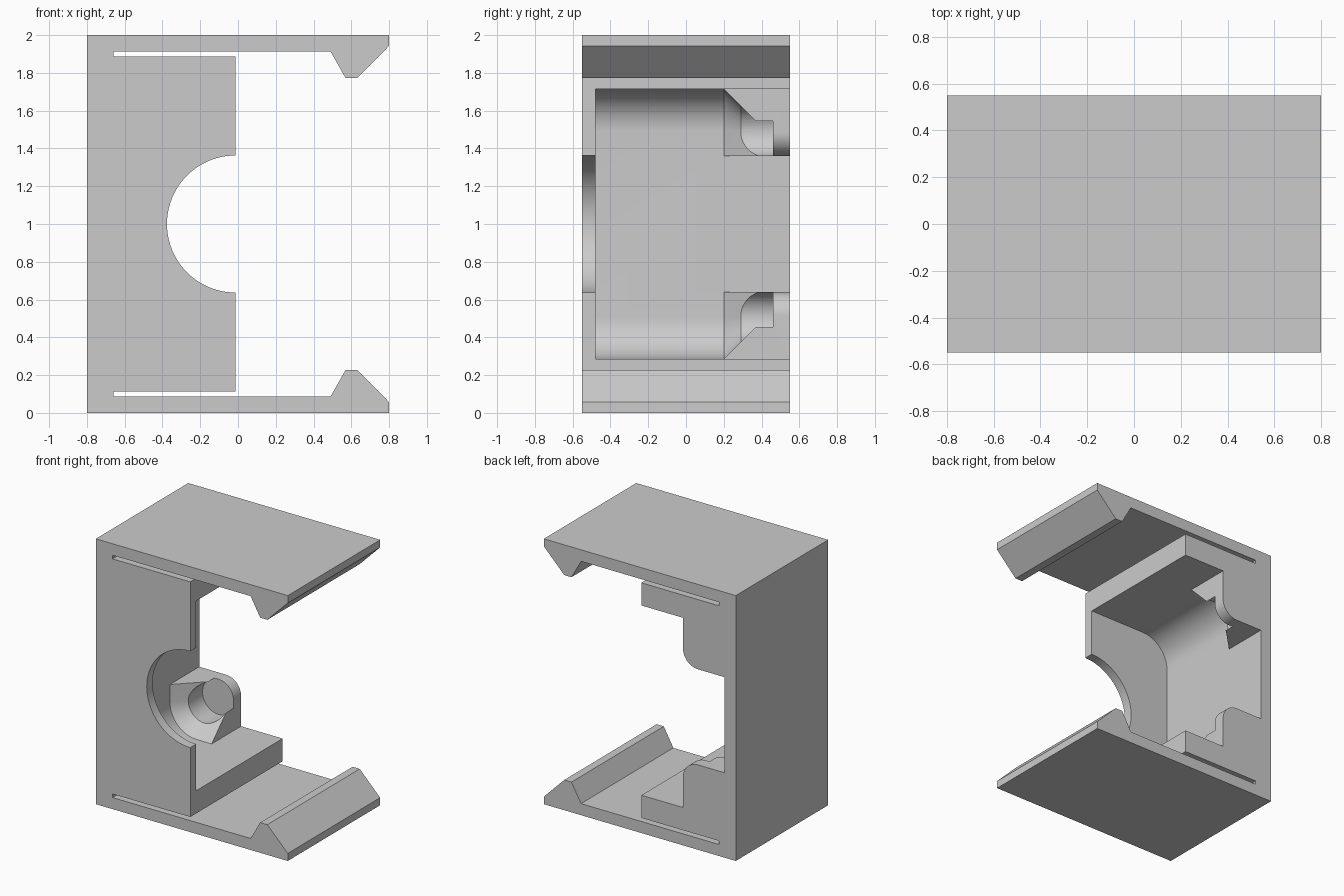
import bpy, bmesh, math

cube = bpy.data.objects.get("Cube")
if cube:
    bpy.data.objects.remove(cube, do_unlink=True)

grey = bpy.data.materials.new("plain grey")
grey.use_nodes = True
colour = (0.6, 0.6, 0.6, 1)
grey.diffuse_color = colour
grey.node_tree.nodes["Principled BSDF"].inputs["Base Color"].default_value = colour

# Main dimensions
BACK, EDGE = 0.55, -0.013           # half depth, open edge of the block
DEEP, STEP = -0.708, -0.36          # cavity wall, side of the rear corner posts
FLOOR, POST = 0.285, 0.64           # cavity floor, top of the lower post
FILLET, BORE, ROUND = 0.225, 0.135, 0.125
CX, CZ = DEEP + FILLET, FLOOR + FILLET   # axis of the corner pockets


def arc(cx, cz, r, start, end, steps=16):
    angles = [math.radians(start + (end - start) * i / steps) for i in range(steps + 1)]
    return [(cx + r * math.cos(a), cz + r * math.sin(a)) for a in angles]


def mirrored(half):
    """Close a lower half outline with its reflection about z = 1."""
    return half + [(x, 2 - z) for x, z in reversed(half)]


def loft(name, sections):
    """Solid through matching x-z outlines, each at its own y."""
    bm = bmesh.new()
    rings = [[bm.verts.new((x, y, z)) for x, z in pts] for y, pts in sections]
    n = len(rings[0])
    for a, b in zip(rings, rings[1:]):
        for i in range(n):
            j = (i + 1) % n
            bm.faces.new((a[i], a[j], b[j], b[i]))
    bm.faces.new(rings[0])
    bm.faces.new(rings[-1])
    bmesh.ops.recalc_face_normals(bm, faces=bm.faces)
    mesh = bpy.data.meshes.new(name)
    bm.to_mesh(mesh)
    bm.free()
    mesh.materials.append(grey)
    ob = bpy.data.objects.new(name, mesh)
    bpy.context.collection.objects.link(ob)
    return ob


def cut(target, cutter):
    cutter.hide_render = True
    mod = target.modifiers.new("cut", "BOOLEAN")
    mod.operation = "DIFFERENCE"
    mod.solver = "EXACT"
    mod.object = cutter
    bpy.context.view_layer.objects.active = target
    bpy.ops.object.modifier_apply(modifier=mod.name)
    bpy.data.objects.remove(cutter, do_unlink=True)


def cavity_outline(inset):
    return mirrored([(0.2, FLOOR + inset)] + arc(CX, CZ, FILLET - inset, 270, 180))


# Block with two hooked snap arms separated by thin slots
body = mirrored([(-0.8, 0), (0.8, 0), (0.8, 0.057), (0.63, 0.228), (0.57, 0.228),
                 (0.49, 0.087), (-0.66, 0.087), (-0.66, 0.114), (EDGE, 0.114)])
housing = loft("clip_housing", [(-BACK, body), (BACK, body)])

# Main cavity, narrowing at the rear corners
cut(housing, loft("cavity_cutter", [(-0.48, cavity_outline(0)), (0.2, cavity_outline(0)),
                                    (0.38, cavity_outline(0.18))]))

# Rear opening between rounded corner posts
opening = mirrored([(0.2, FLOOR), (STEP, FLOOR)]
                   + arc(STEP - ROUND, POST - ROUND, ROUND, 0, 90) + [(DEEP, POST)])
cut(housing, loft("rear_opening_cutter", [(0.1, opening), (0.7, opening)]))

# Half-round hole in the front wall
ring = arc(EDGE, 1, 0.363, 0, 360, 96)[:-1]
cut(housing, loft("front_hole_cutter", [(-0.7, ring), (-0.4, ring)]))

# Round pockets in the corner posts
for z in (CZ, 2 - CZ):
    ring = arc(CX, z, BORE, 0, 360, 64)[:-1]
    cut(housing, loft("pocket_cutter", [(0.1, ring), (0.46, ring)]))

bpy.ops.object.select_all(action="DESELECT")
housing.select_set(True)
bpy.context.view_layer.objects.active = housing
bpy.ops.object.shade_smooth_by_angle(angle=math.radians(25))
